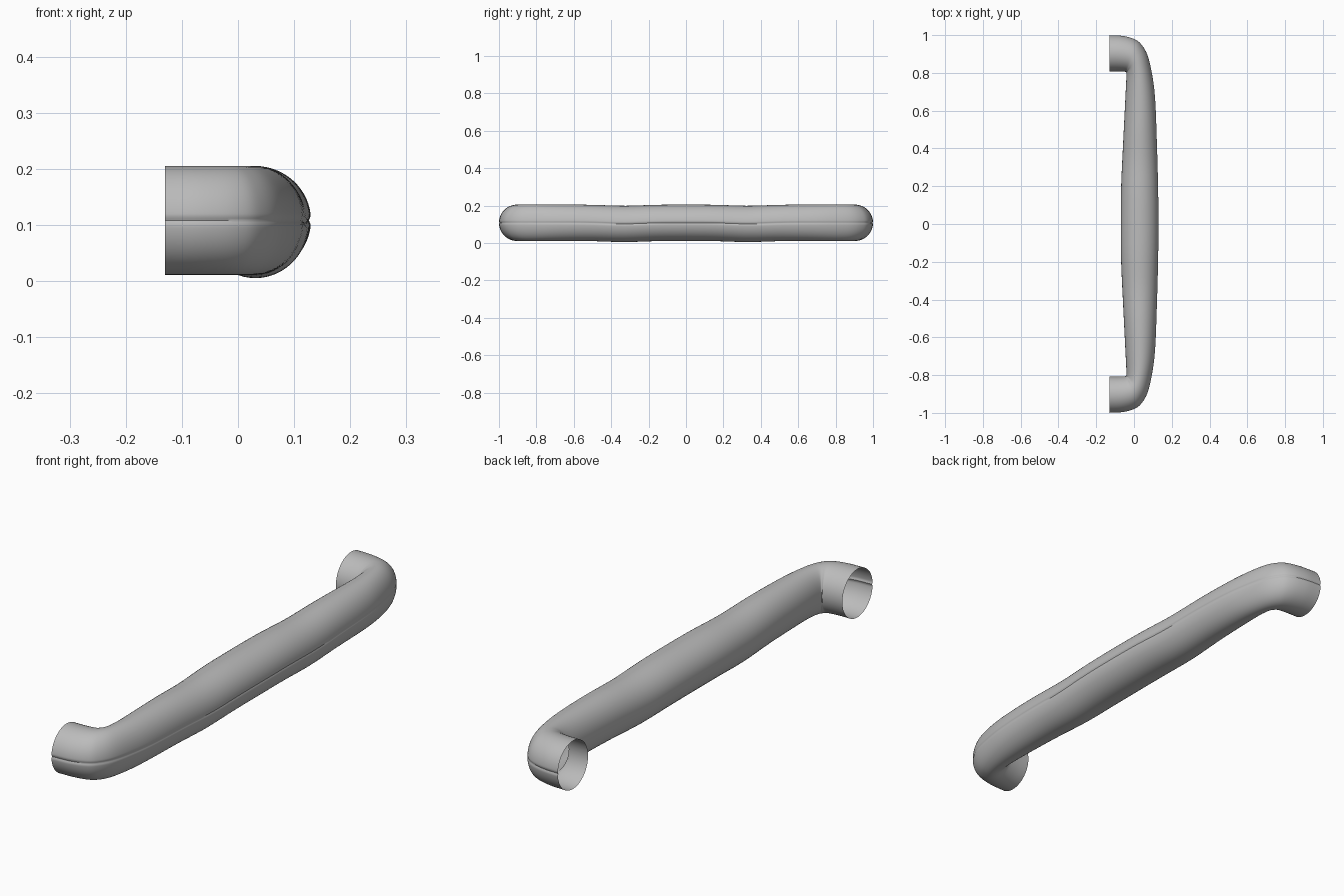
import bpy, math
from mathutils import Vector

cube = bpy.data.objects.get("Cube")
if cube:
    bpy.data.objects.remove(cube)

metal = bpy.data.materials.new("grey metal")
metal.use_nodes = True
grey = (0.5, 0.5, 0.5, 1)
metal.diffuse_color = grey
metal.node_tree.nodes["Principled BSDF"].inputs["Base Color"].default_value = grey

# Outer and inner edge of the half handle, from the open end to the middle
outer = [(-.13, 1), (-.06, .996), (0, .98), (.04, .95), (.075, .885), (.1, .77),
         (.113, .65), (.121, .45), (.128, .2), (.13, 0)]
inner = [(-.13, .808), (-.085, .808), (-.048, .806), (-.042, .803), (-.04, .798),
         (-.041, .76), (-.047, .64), (-.057, .44), (-.068, .2), (-.07, 0)]
HALF_HEIGHT, MID_Z = .097, .108
SIDES, STEPS = 72, 6


def mirrored(points):
    return points + [(x, -y) for x, y in points[-2::-1]]


def smooth_path(points):
    """Catmull-Rom curve through the points."""
    p = [Vector(q) for q in points]
    p = [2 * p[0] - p[1]] + p + [2 * p[-1] - p[-2]]
    path = []
    for a, b, c, d in zip(p, p[1:], p[2:], p[3:]):
        for k in range(STEPS):
            t = k / STEPS
            path.append(.5 * (2 * b + (c - a) * t + (2 * a - 5 * b + 4 * c - d) * t * t
                              + (3 * b - a - 3 * c + d) * t ** 3))
    return path + [p[-2]]


# Loft elliptical rings between the two edges, with a seam groove on the outside
verts, faces = [], []
rings = list(zip(smooth_path(mirrored(outer)), smooth_path(mirrored(inner))))
for out, inn in rings:
    centre, reach = (out + inn) / 2, (out - inn) / 2
    dip = .006 * math.exp(-((abs(centre.y) - .33) / .13) ** 2)
    for i in range(SIDES):
        # Bunch the ring points towards the seam
        u = 2 * i / SIDES - 1
        angle = math.pi * (.45 * u + .55 * u ** 3)
        groove = 1 - .035 * math.exp(-(angle / .05) ** 2)
        p = centre + reach * math.cos(angle) * groove
        verts.append((p.x, p.y, MID_Z - dip + HALF_HEIGHT * math.sin(angle)))

for r in range(len(rings) - 1):
    for i in range(SIDES):
        j = (i + 1) % SIDES
        a, b = r * SIDES, (r + 1) * SIDES
        faces.append((a + i, b + i, b + j, a + j))

mesh = bpy.data.meshes.new("handle_tube")
mesh.from_pydata(verts, [], faces)
mesh.materials.append(metal)
handle = bpy.data.objects.new("handle_tube", mesh)
bpy.context.collection.objects.link(handle)
bpy.context.view_layer.objects.active = handle
handle.select_set(True)

# Face outwards and shade smoothly, keeping the inside corner sharp
bpy.ops.object.mode_set(mode='EDIT')
bpy.ops.mesh.select_all(action='SELECT')
bpy.ops.mesh.normals_make_consistent(inside=False)
bpy.ops.object.mode_set(mode='OBJECT')
bpy.ops.object.shade_smooth_by_angle(angle=math.radians(40))
